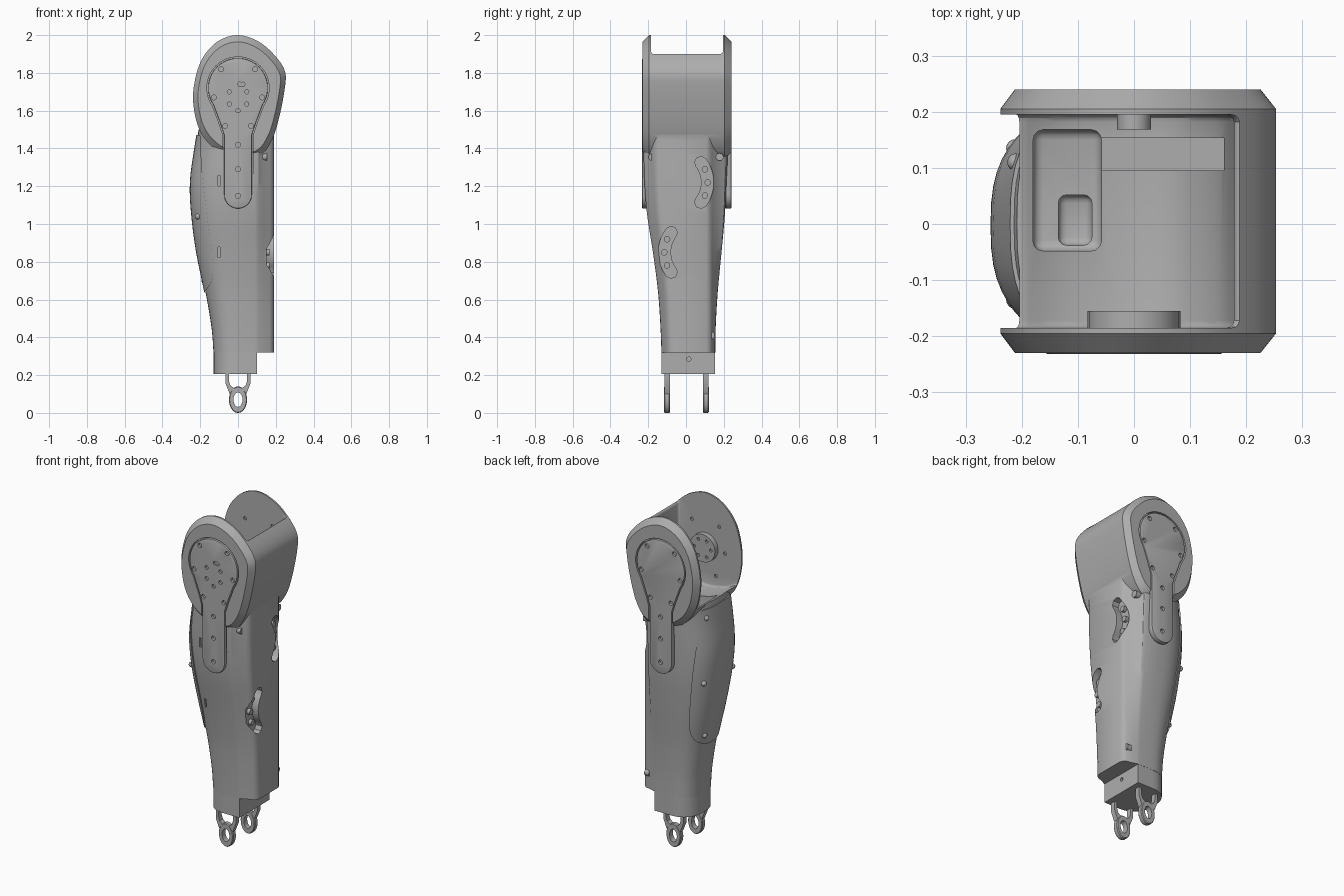
import bpy, bmesh, math
from math import sin, cos, radians
from mathutils import Matrix, Vector

cube = bpy.data.objects.get("Cube")
if cube:
    bpy.data.objects.remove(cube, do_unlink=True)


def material(name, v):
    m = bpy.data.materials.new(name)
    m.use_nodes = True
    m.diffuse_color = (v, v, v, 1)
    m.node_tree.nodes["Principled BSDF"].inputs["Base Color"].default_value = (v, v, v, 1)
    return m


GREY = material("shell grey", 0.42)


def finish(name, bm):
    bmesh.ops.recalc_face_normals(bm, faces=bm.faces)
    me = bpy.data.meshes.new(name)
    bm.to_mesh(me)
    bm.free()
    me.materials.append(GREY)
    ob = bpy.data.objects.new(name, me)
    bpy.context.collection.objects.link(ob)
    return ob


def loft(name, rings, loop=False):
    """Skin a row of equal rings; cap the ends unless the row closes on itself."""
    bm = bmesh.new()
    rows = [[bm.verts.new(p) for p in r] for r in rings]
    n = len(rows[0])
    pairs = list(zip(rows, rows[1:])) + ([(rows[-1], rows[0])] if loop else [])
    for a, b in pairs:
        for i in range(n):
            j = (i + 1) % n
            bm.faces.new((a[i], a[j], b[j], b[i]))
    if not loop:
        bm.faces.new(rows[0])
        bm.faces.new(rows[-1])
    return finish(name, bm)


def prism(name, pts, a, b, axis="y"):
    place = (lambda p, d: (p[0], d, p[1])) if axis == "y" else (lambda p, d: (d, p[0], p[1]))
    return loft(name, [[place(p, d) for p in pts] for d in (a, b)])


def cylinders(name, centres, r, depth, axis="Y"):
    bm = bmesh.new()
    turn = Matrix.Rotation(radians(90), 4, "X" if axis == "Y" else "Y")
    for c in centres:
        bmesh.ops.create_cone(bm, cap_ends=True, segments=20, radius1=r, radius2=r,
                              depth=depth, matrix=Matrix.Translation(c) @ turn)
    return finish(name, bm)


def boxes(name, spans):
    bm = bmesh.new()
    for lo, hi in spans:
        lo, hi = Vector(lo), Vector(hi)
        bmesh.ops.create_cube(bm, size=1, matrix=Matrix.Translation((lo + hi) / 2)
                              @ Matrix.Diagonal((*(hi - lo), 1)))
    return finish(name, bm)


def rounded(ob, width, segments=3):
    mod = ob.modifiers.new("round", "BEVEL")
    mod.width, mod.segments, mod.angle_limit = width, segments, radians(60)
    bpy.context.view_layer.objects.active = ob
    bpy.ops.object.modifier_apply(modifier=mod.name)
    return ob


def combine(ob, other, op="DIFFERENCE"):
    mod = ob.modifiers.new("combine", "BOOLEAN")
    mod.object, mod.operation, mod.solver = other, op, "EXACT"
    bpy.context.view_layer.objects.active = ob
    bpy.ops.object.modifier_apply(modifier=mod.name)
    bpy.data.objects.remove(other, do_unlink=True)


def curve(pts, steps=6, closed=False):
    """Smooth curve through points of any dimension."""
    n, out = len(pts), []
    at = (lambda i: pts[i % n]) if closed else (lambda i: pts[max(0, min(n - 1, i))])
    for i in range(n if closed else n - 1):
        for s in range(steps):
            t = s / steps
            out.append(tuple(0.5 * (2 * b + (c - a) * t + (2 * a - 5 * b + 4 * c - d) * t * t
                                    + (3 * b - a - 3 * c + d) * t ** 3)
                             for a, b, c, d in zip(at(i - 1), at(i), at(i + 1), at(i + 2))))
    return out if closed else out + [pts[-1]]


def rounded_half(z, xmin, y0, y1, n):
    """Rounded outer side from the back flank round to the front flank."""
    yc, h = (y0 + y1) / 2, (y1 - y0) / 2
    pts = []
    for i in range(29):
        t = radians(90 + 180 * i / 28)
        c, s = abs(cos(t)) ** (2 / n), abs(sin(t)) ** (2 / n)
        pts.append((xmin * c, yc + h * math.copysign(s, sin(t)), z))
    return pts


def section(z, xmin, y0, y1, n, grow=0.0):
    """Rounded outer side with a narrower spine column on the other."""
    xmin, y0, y1 = xmin - grow, y0 - grow, y1 + grow
    def spine(y, col):
        near = col - math.copysign(0.012, col)
        face = col - math.copysign(0.03, col)
        return [(0.09, y, z), (0.108, 0.9 * y + 0.1 * col, z), (0.132, 0.4 * y + 0.6 * col, z),
                (0.168, col, z), (0.182, near, z), (0.191, face, z)]
    return (rounded_half(z, xmin, y0, y1, n) + spine(y0, y0 * 0.78)
            + spine(y1, 0.138)[::-1])


# Main shell: tapered limb joined to the rounded fork head
stations = curve([(0.32, -0.13, -0.13, 0.155, 2.4), (0.45, -0.14, -0.135, 0.157, 2.4),
                  (0.64, -0.172, -0.148, 0.168, 2.4), (0.85, -0.215, -0.175, 0.188, 2.5),
                  (1.05, -0.241, -0.206, 0.206, 2.6), (1.22, -0.248, -0.22, 0.214, 2.6),
                  (1.4, -0.225, -0.224, 0.222, 2.6), (1.55, -0.2, -0.215, 0.22, 3)], 4)
shell = loft("limb_shell", [section(*s) for s in stations])

outline = curve([(0, 2.0), (-0.11, 1.965), (-0.195, 1.865), (-0.235, 1.72), (-0.232, 1.6),
                 (-0.2, 1.49), (-0.14, 1.41), (-0.06, 1.36), (0.04, 1.34), (0.12, 1.36),
                 (0.178, 1.44), (0.217, 1.56), (0.248, 1.72), (0.248, 1.81), (0.195, 1.892),
                 (0.11, 1.965)], 6, True)
rings = [[(x * k, y, 1.68 + (z - 1.68) * k) for x, z in outline]
         for y, k in ((-0.23, 0.89), (-0.195, 1), (0.205, 1), (0.24, 0.89))]
combine(shell, loft("head", rings), "UNION")

# Cavity between the cheeks, with its floor pockets
floor = curve([(-0.2, 1.5), (-0.12, 1.465), (0, 1.45), (0.09, 1.48), (0.155, 1.57), (0.178, 1.7)], 4)
cavity = prism("cavity", [(-0.4, 1.5)] + floor + [(0.178, 1.9), (0.4, 1.9), (0.4, 2.1), (-0.4, 2.1)],
               -0.185, 0.195)
combine(shell, rounded(cavity, 0.013))
combine(shell, rounded(boxes("floor_pocket", [((-0.18, -0.048, 1.36), (-0.058, 0.168, 1.6))]), 0.018))
combine(shell, rounded(boxes("pocket_hole", [((-0.135, -0.038, 1.28), (-0.075, 0.052, 1.4))]), 0.015))
combine(shell, boxes("floor_step", [((-0.07, 0.095, 1.42), (0.16, 0.153, 1.6))]))

# Narrow slits on the front flank
combine(shell, boxes("slits", [((-0.106, -0.3, z - 0.028), (-0.094, -0.14, z + 0.028))
                               for z in (1.23, 0.85)]))


# Keyhole cover plates on both cheeks, set in a fine groove
def keyhole(g=0.0):
    r = 0.158 + g
    head = [(r * cos(radians(a)), 1.72 + r * sin(radians(a))) for a in range(-35, 216, 10)]
    w = 0.073 + g
    foot = [(w * cos(radians(a)), 1.155 + w * sin(radians(a))) for a in range(180, 361, 12)]
    return head + [(-0.092 - g, 1.53), (-w, 1.47)] + foot + [(w, 1.47), (0.092 + g, 1.53)]


rim = [(s * x, z) for x, z in ((0.09, 1.82), (0.128, 1.67), (0.068, 1.52)) for s in (-1, 1)]
stem = [(0, 1.42), (0, 1.29), (0, 1.15)]
hub = [(-0.046, 1.7), (0.046, 1.7), (-0.046, 1.635), (0.046, 1.635), (0, 1.6), (0.01, 1.74), (0.026, 1.74)]
for side, outer, inner, name in ((-1, -0.232, -0.185, "front"), (1, 0.24, 0.195, "back")):
    combine(shell, prism("groove", keyhole(0.007), outer - side * 0.018, outer + side * 0.05))
    plate = rounded(prism(name + "_cover_plate", keyhole(), outer - side * 0.03, outer), 0.004, 2)
    combine(plate, cylinders("holes", [(x, outer, z) for x, z in rim + stem], 0.013, 0.03))
    if side < 0:
        combine(plate, cylinders("hub_holes", [(x, outer, z) for x, z in hub[:6]], 0.011, 0.024))
        combine(plate, cylinders("key_hole", [(x, outer, z) for x, z in hub[6:]], 0.011, 0.02))
    combine(shell, cylinders("inner_holes", [(x, inner, z) for x, z in rim], 0.01, 0.016))

# Pivot hub and pivot bolt inside the fork
pivot = cylinders("pivot_hub", [(0, -0.172, 1.68)], 0.083, 0.034)
combine(pivot, cylinders("pivot_holes", [(0.055 * cos(a * math.pi / 3), -0.155, 1.68 + 0.055 * sin(a * math.pi / 3))
                                         for a in range(6)], 0.009, 0.02))
cylinders("pivot_bolt", [(0, 0.183, 1.68)], 0.03, 0.03)

# Curved slots with bolts on the spine face
for s, zc, name in ((1, 1.22, "upper"), (-1, 0.85, "lower")):
    def arc(r, a):
        return (s * (-0.056 + r * cos(radians(a))), zc + r * sin(radians(a)))
    slot = [arc(0.203, a) for a in range(-38, 39, 4)] + [arc(0.195, 45), arc(0.171, 49), arc(0.147, 46)]
    slot += [arc(0.138, a) for a in range(38, -39, -4)] + [arc(0.147, -46), arc(0.171, -49), arc(0.195, -45)]
    combine(shell, prism("slot", slot, 0.15, 0.25, "x"))
    cylinders(name + "_slot_bolts", [(0.157, *arc(0.171, a)) for a in (-24, 0, 24)], 0.017, 0.022, "X")

# Raised screws and side cover
cylinders("spine_screws", [(0.138, -0.178, 1.355), (0.132, 0.178, 1.355), (0.155, 0.132, 0.41)], 0.02, 0.03, "X")
cover = loft("side_cover", [section(*s, grow=0.007) for s in stations])
edge = curve([(-0.2, 1.47), (-0.19, 1.28), (-0.168, 1.08), (-0.135, 0.8), (-0.14, 0.7), (-0.18, 0.635)], 5)
combine(cover, prism("cover_area", [(-0.4, 1.47)] + edge + [(-0.4, 0.63)], -0.4, 0.4), "INTERSECT")
bm = bmesh.new()
for c in ((-0.21, 0.11, 1.42), (-0.212, 0.135, 1.04), (-0.212, -0.135, 1.04), (-0.178, 0.08, 0.7)):
    bmesh.ops.create_uvsphere(bm, u_segments=16, v_segments=8, radius=0.016, matrix=Matrix.Translation(c))
finish("cover_screws", bm)

# Ankle block, rounded like the limb, with a cross hole
ankle = loft("ankle_block", [rounded_half(z, -0.129, -0.129, 0.154, 2.4) + [(0.1, -0.129, z), (0.1, 0.154, z)]
                             for z in (0.205, 0.34)])
combine(ankle, cylinders("ankle_hole", [(0.1, 0.015, 0.285)], 0.011, 0.04, "X"))

# Two forked eyelets under the ankle
for y, name in ((-0.1, "front"), (0.105, "back")):
    def oval(rx, rz, d):
        return [(rx * cos(t * math.pi / 20), y + d, 0.07 + rz * sin(t * math.pi / 20)) for t in range(40)]
    loft(name + "_eyelet", [oval(0.044, 0.066, -0.016), oval(0.048, 0.07, -0.011), oval(0.048, 0.07, 0.011),
                            oval(0.044, 0.066, 0.016), oval(0.024, 0.038, 0.016),
                            oval(0.024, 0.038, -0.016)], True)
    for s in (-1, 1):
        path = [(0.066, 0.21), (0.066, 0.155), (0.044, 0.1), (0.02, 0.13), (0.04, 0.145), (0.048, 0.17), (0.048, 0.21)]
        prism(name + "_eyelet_arm", [(s * x, z) for x, z in path], y - 0.015, y + 0.015)

# Smooth shading with crisp edges
bpy.ops.object.select_all(action="DESELECT")
for ob in bpy.context.collection.objects:
    if ob.type == "MESH" and ob.data.materials and ob.data.materials[0] == GREY:
        ob.select_set(True)
        bpy.context.view_layer.objects.active = ob
bpy.ops.object.shade_smooth_by_angle(angle=radians(30))
